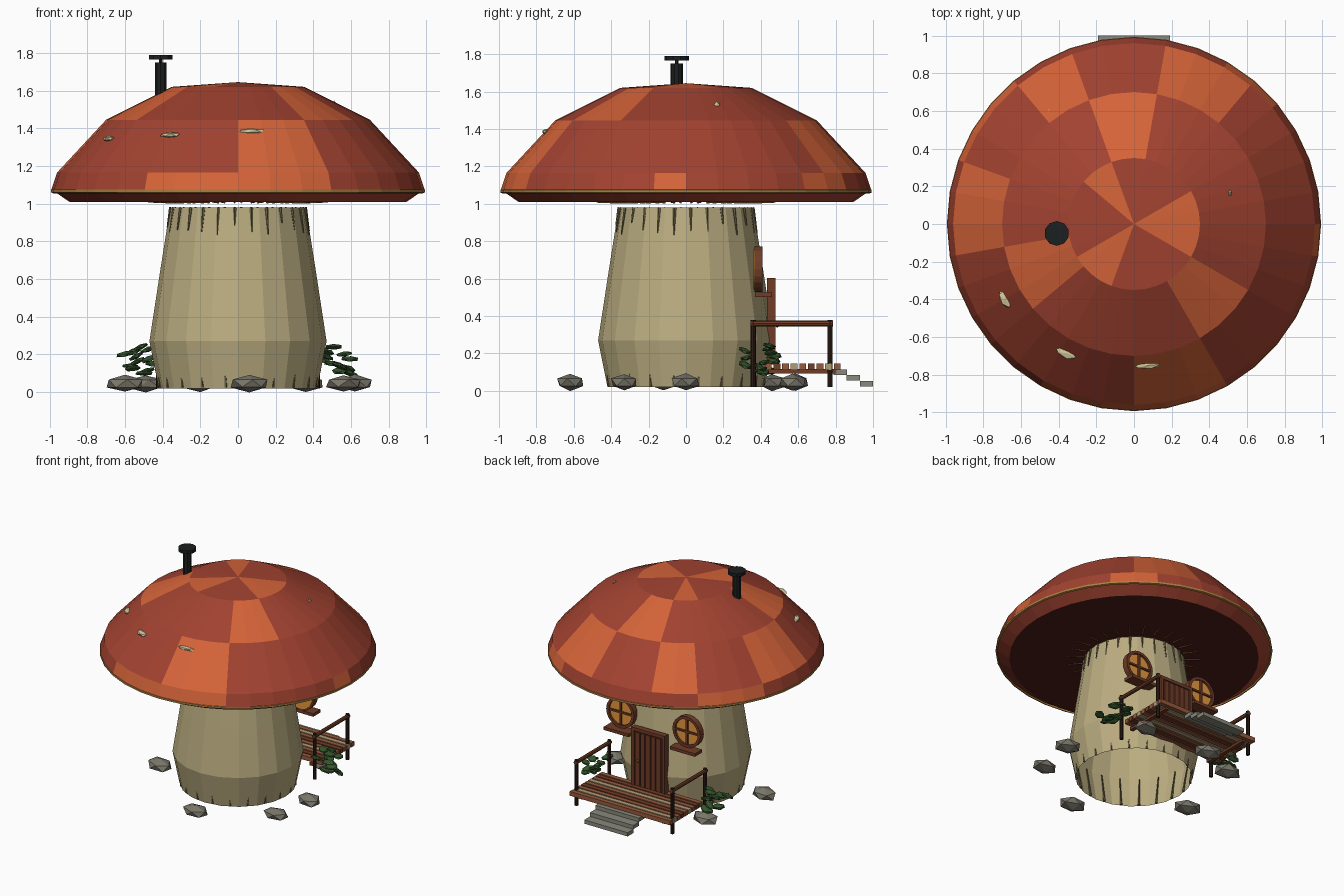
import bpy, bmesh, math, random
from mathutils import Vector, Matrix

if "Cube" in bpy.data.objects:
    bpy.data.objects.remove(bpy.data.objects["Cube"])
random.seed(4)
mats = {}
COL = dict(red=(.36, .055, .03), orange=(.66, .125, .04), under=(.075, .012, .009), gold=(.42, .21, .05),
           stem=(.5, .42, .22), streak=(.13, .11, .055), stone=(.2, .19, .15), step=(.25, .25, .2),
           wood=(.16, .045, .02), plank=(.3, .1, .045), pale=(.42, .34, .19), door=(.085, .022, .012),
           iron=(.012, .014, .014), post=(.025, .012, .008), glass=(.8, .32, .05), leaf=(.035, .09, .025),
           spot=(.65, .58, .33))


def mat(n):
    if n not in mats:
        mats[n] = bpy.data.materials.new(n)
        mats[n].diffuse_color = (*COL[n], 1)
    return mats[n]


def finish(bm, name, *colors):
    me = bpy.data.meshes.new(name)
    bmesh.ops.recalc_face_normals(bm, faces=bm.faces)
    bm.to_mesh(me)
    bm.free()
    for c in colors:
        me.materials.append(mat(c))
    ob = bpy.data.objects.new(name, me)
    bpy.context.collection.objects.link(ob)
    return ob


def box(name, c, size, color, rz=0):
    bm = bmesh.new()
    M = Matrix.Translation(c) @ Matrix.Rotation(rz, 4, 'Z') @ Matrix.Diagonal((*size, 1))
    bmesh.ops.create_cube(bm, size=1, matrix=M)
    return finish(bm, name, color)


def rod(name, a, b, r, color, seg=8, r2=None):
    a, b = Vector(a), Vector(b)
    bm = bmesh.new()
    M = Matrix.Translation((a + b) / 2) @ (b - a).to_track_quat('Z', 'Y').to_matrix().to_4x4()
    bmesh.ops.create_cone(bm, cap_ends=True, segments=seg, radius1=r, radius2=r if r2 is None else r2,
                          depth=(b - a).length, matrix=M)
    return finish(bm, name, color)


def blob(name, c, size, color, rot=(0, 0, 0), sub=1, jitter=0):
    bm = bmesh.new()
    bmesh.ops.create_icosphere(bm, subdivisions=sub, radius=1)
    for v in bm.verts:
        v.co *= 1 + random.uniform(-jitter, jitter)
    R = Matrix.Rotation(rot[2], 4, 'Z') @ Matrix.Rotation(rot[1], 4, 'Y') @ Matrix.Rotation(rot[0], 4, 'X')
    bm.transform(Matrix.Translation(c) @ R @ Matrix.Diagonal((*size, 1)))
    return finish(bm, name, color)


def lathe(name, profile, n, colors, pick=lambda ring, deg: 0, M=Matrix(), closed=False):
    bm = bmesh.new()
    rings = []
    for r, z in profile:
        if r == 0:
            rings.append([bm.verts.new((0, 0, z))] * n)
        else:
            rings.append([bm.verts.new((r * math.cos(k * math.tau / n), r * math.sin(k * math.tau / n), z))
                          for k in range(n)])
    if closed:
        rings.append(rings[0])
    for i in range(len(rings) - 1):
        for k in range(n):
            j = (k + 1) % n
            q = dict.fromkeys((rings[i][k], rings[i][j], rings[i + 1][j], rings[i + 1][k]))
            bm.faces.new(list(q)).material_index = pick(i, (k + .5) * 360 / n)
    bm.transform(M)
    return finish(bm, name, *colors)


# cap with brighter patches, given as (start, end) degrees per ring from the top down
PATCH = [[(0, 30), (330, 360), (110, 140), (210, 250)],
         [(80, 110), (190, 220), (300, 330)],
         [(160, 190), (50, 80), (270, 300), (110, 130)],
         [(130, 160), (240, 270), (270, 300), (40, 60), (350, 360)]]


def cap_color(ring, deg):
    if ring >= 5:
        return 2
    return int(ring < 4 and any(a < deg < b for a, b in PATCH[ring]))


lathe("mushroom_cap", [(0, 1.645), (.35, 1.62), (.70, 1.445), (.96, 1.165), (.99, 1.075), (.895, 1.01), (0, 1.01)],
      36, ("red", "orange", "under"), cap_color)
lathe("cap_rim_trim", [(.98, 1.055), (.993, 1.06), (.993, 1.075), (.98, 1.08)], 36, ("gold",), closed=True)

# cap spots
for x, y, z, l, w, rz in [(-.45, .585, 1.375, .055, .025, 35), (.51, .165, 1.53, .018, .01, 90),
                          (-.685, -.4, 1.345, .055, .028, -60), (-.36, -.685, 1.365, .06, .03, -25),
                          (.07, -.75, 1.385, .075, .02, 4)]:
    blob("cap_spot", (x, y, z), (l, w, .016), "spot", (0, 0, math.radians(rz)), 1, .08)

# stem, open at both ends
lathe("stem", [(.42, .02), (.47, .27), (.415, .63), (.36, .98)], 20, ("stem",))

# bark streaks and gills
for k in range(26):
    a = math.tau * (k + .3) / 26
    d = Vector((math.cos(a), math.sin(a), 0))
    up = Vector((0, 0, 1))
    low = random.uniform(.83, .9)
    rod("stem_streak", d * (.363 + (.98 - low) * .13) + up * low, d * .357 + up * .98, .003, "streak", 5, .01)
    rod("gill", d * .36 + up * 1.006, d * .48 + up * 1.008, .005, "gold", 4, .002)
    if k < 20:
        a = math.tau * (k + .5) / 20
        d = Vector((math.cos(a), math.sin(a), 0))
        rod("root_streak", d * .414 + up * .025, d * .427 + up * random.uniform(.1, .14), .01, "streak", 5, .004)
        rod("inner_streak", d * .41 + up * .03, d * .45 + up * .26, .007, "streak", 5, .004)

# chimney
rod("chimney_pipe", (-.41, -.05, 1.45), (-.41, -.05, 1.75), .033, "iron", 10)
rod("chimney_stem", (-.41, -.05, 1.74), (-.41, -.05, 1.77), .01, "iron", 6)
rod("chimney_cover", (-.41, -.05, 1.765), (-.41, -.05, 1.79), .066, "iron", 10)

# stones around the base
for x, y in [(.62, 0), (.56, -.33), (.06, -.62), (-.6, -.12), (-.49, .46), (-.2, .585), (.36, .57)]:
    blob("base_stone", (x, y, .046), (.105, .078, .045), "stone", (0, 0, random.uniform(-.3, .3)), 1, .08)

# deck at the back
for i in range(9):
    box("deck_board", (0, .44 + .046 * i, .128), (.88, .036, .034), ("plank", "wood", "pale")[(0, 1, 0, 2)[i % 4]])
for s in (-1, 1):
    box("deck_beam", (s * .36, .6, .105), (.03, .4, .022), "wood")
    for y in (.36, .77):
        rod("deck_post", (s * .42, y, .02), (s * .42, y, .38), .014, "post", 8)
    rod("deck_rail", (s * .42, .345, .36), (s * .42, .785, .36), .015, "wood", 8)
for i in range(3):
    box("stone_step", (0, .825 + .07 * i, .1 - .031 * i), (.38, .072, .03), "step")

# door
box("door_panel", (0, .452, .37), (.27, .035, .46), "door")
for i in range(5):
    box("door_plank", (-.092 + .046 * i, .47, .36), (.038, .018, .42), "wood")
for s in (-1, 1):
    box("door_jamb", (s * .135, .455, .37), (.025, .045, .46), "wood")
box("door_lintel", (0, .455, .59), (.295, .045, .025), "wood")
blob("door_knob", (.085, .488, .35), (.012, .012, .012), "gold")

# round windows either side of the door
for s in (-1, 1):
    x, z = s * .29, .65
    rod("window_glass", (x, .36, z), (x, .395, z), .108, "glass", 20)
    M = Matrix.Translation((x, .385, z)) @ Matrix.Rotation(math.radians(-90), 4, 'X')
    lathe("window_frame", [(.1, -.02), (.122, -.02), (.122, .025), (.1, .025)], 20, ("wood",), M=M, closed=True)
    box("window_bar", (x, .4, z), (.014, .016, .21), "wood")
    box("window_bar", (x, .4, z), (.21, .016, .014), "wood")
    box("window_sill", (x, .415, .515), (.22, .09, .024), "wood")

# leafy bushes beside the deck
for s in (-1, 1):
    for i in range(12):
        t = i / 11
        blob("bush_leaf", (s * random.uniform(.43, .61), random.uniform(.31, .48), .1 + .14 * t),
             (.052, .034, .014), "leaf",
             (random.uniform(-.4, .4), random.uniform(-.1, .4) * s, random.uniform(-.8, .8)))

for m in bpy.data.materials:
    if m.users and not m.is_grease_pencil:
        m.use_nodes = True
        m.node_tree.nodes["Principled BSDF"].inputs["Base Color"].default_value = m.diffuse_color
